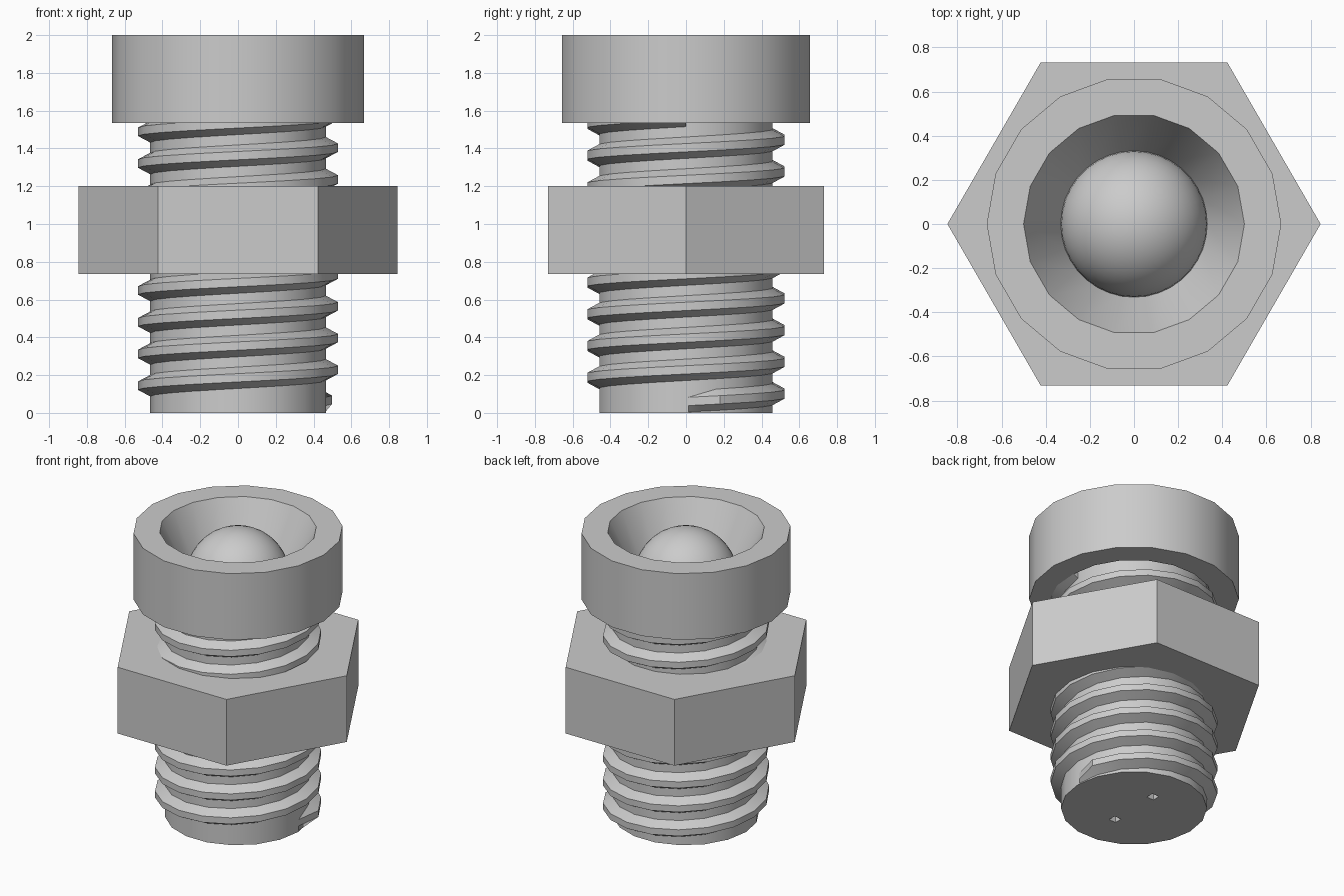
import bpy, bmesh, math
from mathutils import Matrix

if "Cube" in bpy.data.objects:
    bpy.data.objects.remove(bpy.data.objects["Cube"])

SIDES = 18
steel = bpy.data.materials.new("grey_steel")
steel.diffuse_color = (0.6, 0.6, 0.6, 1)
steel.use_nodes = True
steel.node_tree.nodes["Principled BSDF"].inputs["Base Color"].default_value = steel.diffuse_color


def finish(name, bm, smooth=True):
    bmesh.ops.recalc_face_normals(bm, faces=bm.faces[:])
    mesh = bpy.data.meshes.new(name)
    bm.to_mesh(mesh)
    bm.free()
    ob = bpy.data.objects.new(name, mesh)
    bpy.context.collection.objects.link(ob)
    mesh.materials.append(steel)
    bpy.ops.object.select_all(action='DESELECT')
    ob.select_set(True)
    bpy.context.view_layer.objects.active = ob
    if smooth:
        bpy.ops.object.shade_smooth_by_angle(angle=math.radians(30))
    return ob


def prism(bm, sides, radius, z0, z1):
    rot = Matrix.Translation((0, 0, (z0 + z1) / 2))
    return bmesh.ops.create_cone(bm, cap_ends=True, segments=sides, radius1=radius,
                                 radius2=radius, depth=z1 - z0, matrix=rot)["verts"]


def bridge(bm, a, b):
    n = len(a)
    for i in range(n):
        j = (i + 1) % n
        bm.faces.new((a[i], a[j], b[j], b[i]))


def ring(bm, profile, angle, dz=0):
    c, s = math.cos(angle), math.sin(angle)
    return [bm.verts.new((r * c, r * s, max(0.002, z + dz))) for r, z in profile]


# Threaded barrel core
bm = bmesh.new()
verts = prism(bm, SIDES, 0.465, 0, 1.62)
bmesh.ops.rotate(bm, verts=verts, matrix=Matrix.Rotation(
    -math.atan2(verts[0].co.y, verts[0].co.x), 3, 'Z'))
barrel = finish("barrel", bm, False)

# Two square wire holes in the underside of the barrel
bm = bmesh.new()
for y in (-0.187, 0.187):
    m = Matrix.Translation((0, y, 0.1)) @ Matrix.Diagonal((0.055, 0.055, 0.4, 1))
    bmesh.ops.create_cube(bm, size=1, matrix=m)
cutter = finish("hole_cutter", bm, False)
cutter.hide_render = True
mod = barrel.modifiers.new("holes", 'BOOLEAN')
mod.operation = 'DIFFERENCE'
mod.solver = 'EXACT'
mod.object = cutter
bpy.ops.object.select_all(action='DESELECT')
barrel.select_set(True)
bpy.context.view_layer.objects.active = barrel
bpy.ops.object.modifier_apply(modifier=mod.name)
bpy.data.objects.remove(cutter)
bpy.ops.object.shade_smooth_by_angle(angle=math.radians(30))

# Helical thread with a tapered start
PITCH, START, TURNS = 0.168, 0.06, 9
tooth = [(0.455, -0.062), (0.53, -0.022), (0.53, 0.022), (0.455, 0.062)]
bm = bmesh.new()
rings = []
for i in range(TURNS * SIDES + 1):
    prof = [(0.46, z) for r, z in tooth] if i == 0 else tooth
    rings.append(ring(bm, prof, 2 * math.pi * i / SIDES, START + PITCH * i / SIDES))
for a, b in zip(rings, rings[1:]):
    bridge(bm, a, b)
bm.faces.new(rings[0])
bm.faces.new(rings[-1])
finish("thread", bm)

# Hexagonal nut with corners on the x axis
bm = bmesh.new()
verts = prism(bm, 6, 0.845, 0.735, 1.2)
bmesh.ops.rotate(bm, verts=verts, matrix=Matrix.Rotation(
    -math.atan2(verts[0].co.y, verts[0].co.x), 3, 'Z'))
finish("hex_nut", bm, False)

# Cap: ring with a conical reflector and an open underside
profile = [(0.667, 1.535), (0.667, 2.0), (0.5, 2.0), (0.33, 1.66),
           (0.46, 1.63), (0.5, 1.535)]
bm = bmesh.new()
rings = [ring(bm, profile, 2 * math.pi * i / SIDES) for i in range(SIDES)]
for i in range(SIDES):
    bridge(bm, rings[i], rings[(i + 1) % SIDES])
finish("cap", bm)

# Round bulb in the reflector
bm = bmesh.new()
bmesh.ops.create_uvsphere(bm, u_segments=36, v_segments=20, radius=0.332,
                          matrix=Matrix.Translation((0, 0, 1.665)))
finish("bulb", bm)
